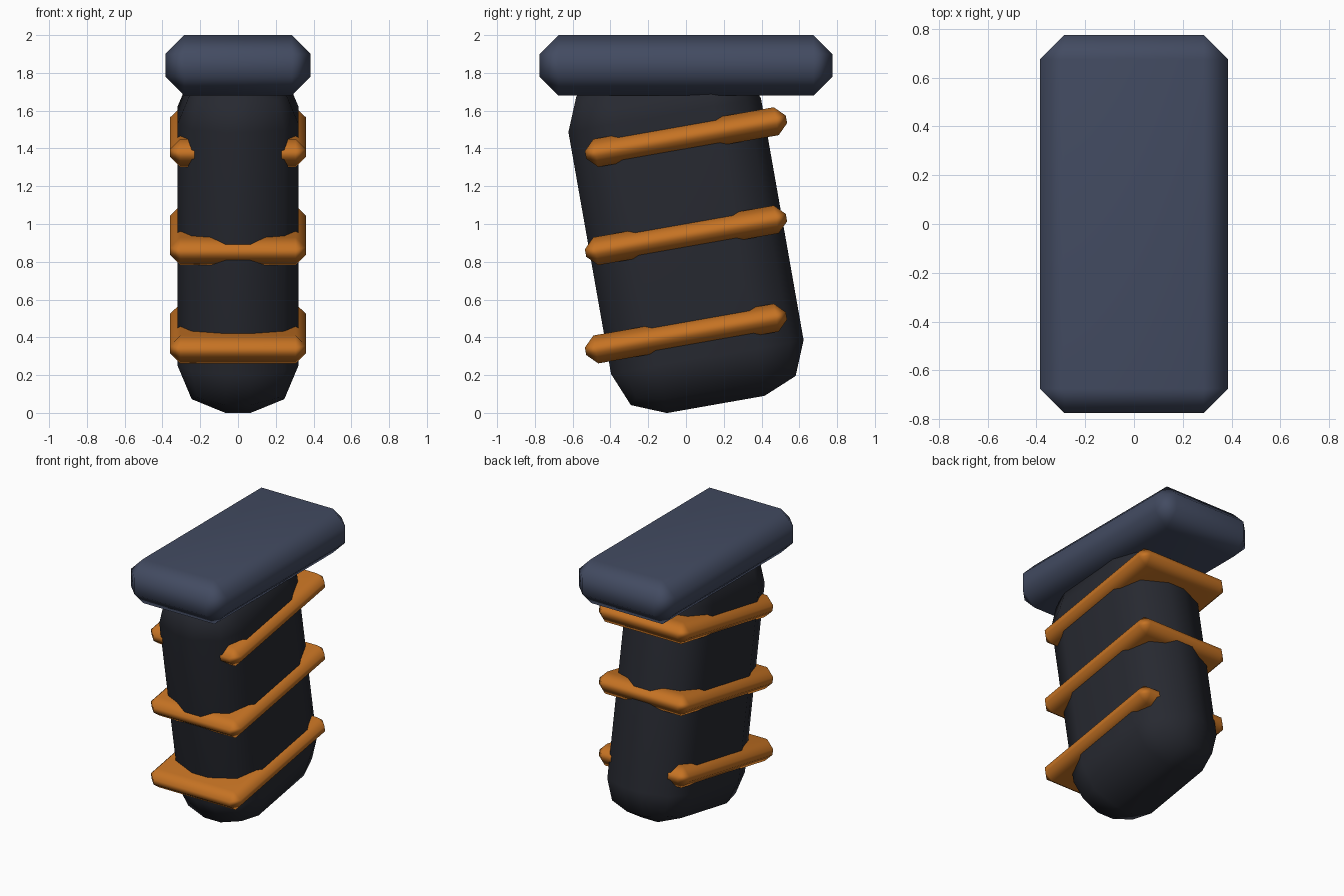
import bpy
from math import radians

if "Cube" in bpy.data.objects:
    bpy.data.objects.remove(bpy.data.objects["Cube"])

TILT = radians(10)


def material(name, rgb):
    m = bpy.data.materials.new(name)
    m.diffuse_color = (*rgb, 1)
    m.use_nodes = True
    m.node_tree.nodes["Principled BSDF"].inputs["Base Color"].default_value = m.diffuse_color
    return m


def block(name, size, loc, tilt, bevel, segments, mat):
    """Box with bevelled edges, leaning about x."""
    bpy.ops.mesh.primitive_cube_add(size=1, location=loc)
    ob = bpy.context.object
    ob.name = name
    ob.scale = size
    bpy.ops.object.transform_apply(location=False, rotation=False, scale=True)
    ob.rotation_euler.x = tilt
    ob.data.materials.append(mat)
    bpy.ops.object.shade_smooth()
    b = ob.modifiers.new("bevel", 'BEVEL')
    b.width = bevel
    b.segments = segments
    b.limit_method = 'NONE'
    ob.modifiers.new("weighted_normals", 'WEIGHTED_NORMAL')
    return ob


slate = material("slate", (0.055, 0.07, 0.12))
black = material("black", (0.02, 0.022, 0.03))
orange = material("orange", (0.56, 0.17, 0.017))

# Leaning grip body
block("grip_body", (0.64, 1.035, 1.81), (0, 0, 0.936), TILT, 0.255, 2, black)

# Flat cap plate on top
block("top_cap", (0.77, 1.55, 0.32), (0, 0, 1.84), 0, 0.1, 1, slate)

# Three bands stacked straight up, each leaning with the grip
for i in range(3):
    block(f"grip_band_{i + 1}", (0.72, 1.08, 0.15), (0, 0, 0.42 + 0.52 * i),
          TILT, 0.055, 1, orange)
